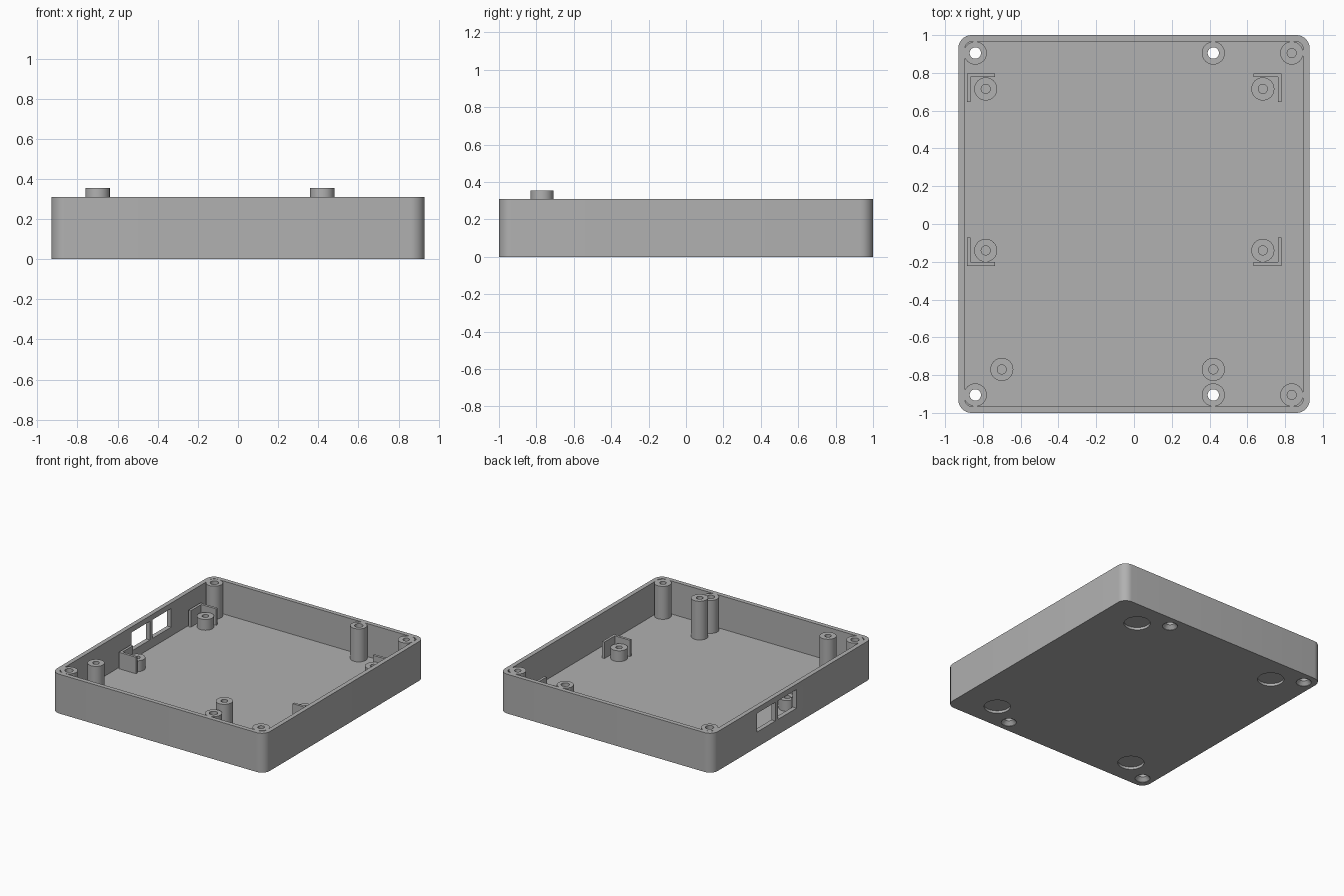
import bpy, bmesh
from math import pi, cos, sin
from mathutils import Vector

if "Cube" in bpy.data.objects:
    bpy.data.objects.remove(bpy.data.objects["Cube"], do_unlink=True)

grey = bpy.data.materials.new("plain grey")
grey.use_nodes = True
grey.diffuse_color = (0.44, 0.44, 0.44, 1)
grey.node_tree.nodes["Principled BSDF"].inputs["Base Color"].default_value = (0.44, 0.44, 0.44, 1)

HX, HY, RIM = 0.93, 1.0, 0.31
WALL, FLOOR = 0.035, 0.05
POST_R, SCREW_R, PILOT_R = 0.061, 0.03, 0.024


def finish(bm, name):
    bmesh.ops.recalc_face_normals(bm, faces=bm.faces)
    mesh = bpy.data.meshes.new(name)
    bm.to_mesh(mesh)
    bm.free()
    mesh.materials.append(grey)
    ob = bpy.data.objects.new(name, mesh)
    bpy.context.collection.objects.link(ob)
    return ob


def prism(name, outline, z0, z1):
    bm = bmesh.new()
    face = bm.faces.new([bm.verts.new((x, y, z0)) for x, y in outline])
    top = bmesh.ops.extrude_face_region(bm, geom=[face])["geom"]
    bmesh.ops.translate(bm, vec=(0, 0, z1 - z0),
                        verts=[v for v in top if isinstance(v, bmesh.types.BMVert)])
    return finish(bm, name)


def box(name, x0, x1, y0, y1, z0, z1):
    return prism(name, [(x0, y0), (x1, y0), (x1, y1), (x0, y1)], z0, z1)


def rounded_rect(hx, hy, r, steps=8):
    points = []
    for k, (sx, sy) in enumerate([(1, 1), (-1, 1), (-1, -1), (1, -1)]):
        for i in range(steps + 1):
            a = (k + i / steps) * pi / 2
            points.append((sx * (hx - r) + r * cos(a), sy * (hy - r) + r * sin(a)))
    return points


def lathe(name, x, y, profile):
    """Turn a radius/height profile about a vertical axis at x, y."""
    bm = bmesh.new()
    vs = [bm.verts.new((x + r, y, z)) for r, z in profile]
    es = [bm.edges.new(pair) for pair in zip(vs, vs[1:])]
    bmesh.ops.spin(bm, geom=vs + es, cent=Vector((x, y, 0)), axis=(0, 0, 1),
                   angle=2 * pi, steps=32)
    bmesh.ops.remove_doubles(bm, verts=bm.verts, dist=1e-5)
    return finish(bm, name)


def rod(name, x, y, r, z0, z1):
    return lathe(name, x, y, [(0, z0), (r, z0), (r, z1), (0, z1)])


def cut(target, cutter):
    cutter.hide_render = True
    mod = target.modifiers.new("cut", 'BOOLEAN')
    mod.operation, mod.solver, mod.object = 'DIFFERENCE', 'EXACT', cutter
    bpy.context.view_layer.objects.active = target
    bpy.ops.object.modifier_apply(modifier=mod.name)
    bpy.data.objects.remove(cutter, do_unlink=True)


def smooth(ob):
    bpy.ops.object.select_all(action='DESELECT')
    ob.select_set(True)
    bpy.context.view_layer.objects.active = ob
    bpy.ops.object.shade_smooth_by_angle(angle=pi / 6)


# Open tray: the cavity leaves the rim posts standing
case = prism("case", rounded_rect(HX, HY, 0.07), 0, RIM)
cavity = prism("cavity", rounded_rect(HX - WALL, HY - WALL, 0.035), FLOOR, RIM + 0.1)
rim_posts = [(x, s * 0.905) for x in (-0.84, 0.42, 0.835) for s in (-1, 1)]
for x, y in rim_posts:
    cut(cavity, rod("post_core", x, y, POST_R, 0, 0.5))
cut(case, cavity)

# Countersunk through holes, and blind holes in the two end posts
for x, y in rim_posts:
    if x < 0.8:
        cut(case, lathe("screw_hole", x, y, [(0, -0.02), (0.055, -0.02), (0.055, 0.003),
                                             (SCREW_R, 0.03), (SCREW_R, 0.4), (0, 0.4)]))
    else:
        cut(case, rod("pilot_hole", x, y, PILOT_R, FLOOR, 0.4))

# Shallow round recesses for the feet
for sx in (-1, 1):
    for sy in (-1, 1):
        cut(case, rod("foot_recess", sx * 0.63, sy * 0.785, 0.095, -0.05, 0.02))

# Two connector windows in one side wall
for y0 in (-0.05, 0.215):
    cut(case, box("window", -1.0, -0.87, y0, y0 + 0.23, 0.12, 0.267))
smooth(case)


# Hollow pillars standing on the floor
def pillar(name, x, y, top):
    smooth(lathe(name, x, y, [(0, FLOOR + 0.002), (PILOT_R, FLOOR + 0.002), (PILOT_R, top),
                              (POST_R, top), (POST_R, FLOOR - 0.01), (0, FLOOR - 0.01)]))


for name, x in (("tall_pillar_right", -0.70), ("tall_pillar_left", 0.42)):
    pillar(name, x, -0.77, 0.355)

# Board standoffs, each hugged by an L-shaped corner bracket
T, LEG = 0.02, 0.15
for side, x, sx in (("right", -0.785, -1), ("left", 0.682, 1)):
    for end, y, sy in (("front", -0.14, -1), ("back", 0.715, 1)):
        pillar(f"standoff_{end}_{side}", x, y, 0.135)
        cx, cy = x + sx * 0.1, y + sy * 0.082
        shape = [(0, 0), (LEG, 0), (LEG, T), (T, T), (T, LEG), (0, LEG)]
        prism(f"bracket_{end}_{side}",
              [(cx - sx * u, cy - sy * v) for u, v in shape], FLOOR - 0.01, 0.18)
